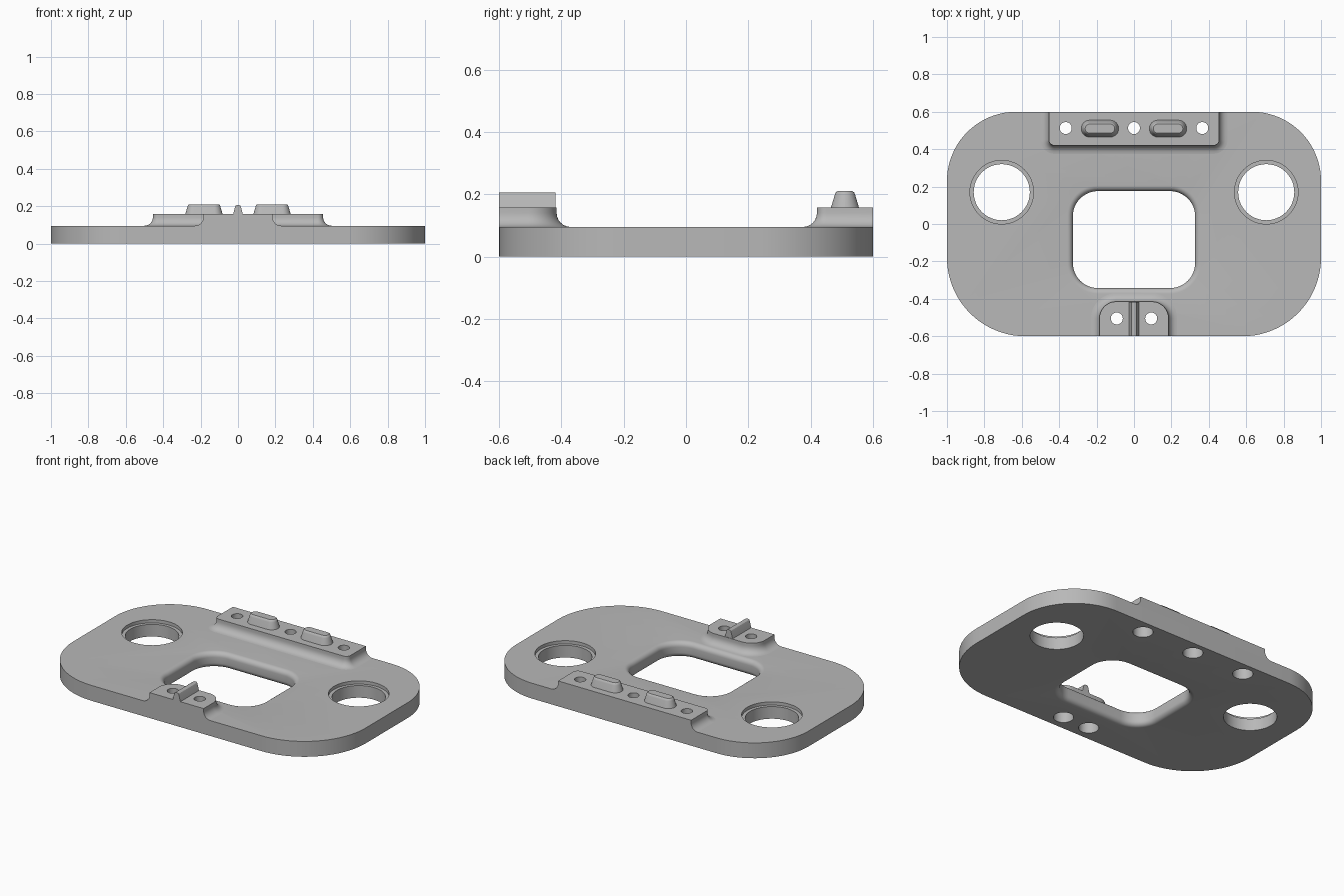
import bpy, bmesh, math

if "Cube" in bpy.data.objects:
    bpy.data.objects.remove(bpy.data.objects["Cube"])

T = 0.095          # plate thickness
TOP = 0.157        # height of the raised pads
FILLET = 0.045     # concave flare at the foot of the pads

grey = bpy.data.materials.new("plain grey")
grey.diffuse_color = (0.48, 0.48, 0.48, 1)
grey.use_nodes = True
grey.node_tree.nodes["Principled BSDF"].inputs["Base Color"].default_value = grey.diffuse_color


def outline(hx, y0, y1, rb, rt, n=12, cx=0):
    """Rounded rectangle with separate front (rb) and back (rt) corner radii."""
    pts = []
    for sx, y, r, a in ((1, y0, rb, -90), (1, y1, rt, 0), (-1, y1, rt, 90), (-1, y0, rb, 180)):
        if r == 0:
            pts.append((cx + sx * hx, y))
            continue
        px, py = cx + sx * (hx - r), y + (r if y == y0 else -r)
        for i in range(n + 1):
            t = math.radians(a + 90 * i / n)
            pts.append((px + r * math.cos(t), py + r * math.sin(t)))
    return pts


def circle(x, y, r, n=48):
    return [(x + r * math.cos(2 * math.pi * i / n), y + r * math.sin(2 * math.pi * i / n)) for i in range(n)]


def loft(name, levels):
    """Closed solid through a stack of (outline, height), lowest first."""
    bm = bmesh.new()
    rings = [[bm.verts.new((x, y, z)) for x, y in pts] for pts, z in levels]
    n = len(rings[0])
    for a, b in zip(rings, rings[1:]):
        for i in range(n):
            j = (i + 1) % n
            bm.faces.new((a[i], a[j], b[j], b[i]))
    bm.faces.new(rings[0][::-1])
    bm.faces.new(rings[-1])
    mesh = bpy.data.meshes.new(name)
    bm.to_mesh(mesh)
    bm.free()
    obj = bpy.data.objects.new(name, mesh)
    bpy.context.collection.objects.link(obj)
    mesh.materials.append(grey)
    return obj


def activate(obj):
    bpy.ops.object.select_all(action='DESELECT')
    obj.select_set(True)
    bpy.context.view_layer.objects.active = obj


def cut(obj, levels):
    cutter = loft("cutter", levels)
    cutter.hide_render = True
    activate(obj)
    mod = obj.modifiers.new("cut", 'BOOLEAN')
    mod.operation, mod.solver, mod.object = 'DIFFERENCE', 'EXACT', cutter
    bpy.ops.object.modifier_apply(modifier=mod.name)
    bpy.data.objects.remove(cutter)


def drill(obj, x, y, r, z0, z1):
    cut(obj, [(circle(x, y, r), z0), (circle(x, y, r), z1)])


# Base plate with large rounded corners
shape = outline(1, -0.6, 0.6, 0.42, 0.37, 20)
plate = loft("base_plate", [(shape, 0), (shape, T)])

# Central window with rounded rims above and below
R = 0.03
rim = [(R, -0.02)]
rim += [(R - R * math.sin(math.radians(t)), R - R * math.cos(math.radians(t))) for t in range(0, 91, 15)]
rim += [(d, T - z) for d, z in reversed(rim)]
cut(plate, [(outline(0.327 + d, -0.343 - d, 0.176 + d, 0.135 + d, 0.135 + d), z) for d, z in rim])

# Two big stepped round holes
for x in (-0.707, 0.707):
    drill(plate, x, 0.17, 0.15, -0.1, 0.2)
    drill(plate, x, 0.17, 0.17, T - 0.02, 0.2)

# Raised pads along the back and front edges, flared at the foot
flare = [(FILLET * (1 - math.sin(math.radians(t))), T + FILLET * (1 - math.cos(math.radians(t))))
         for t in range(0, 91, 15)] + [(0, TOP)]
back_pad = loft("back_pad", [(outline(0.455 + d, 0.42 - d, 0.6, 0.03 + d, 0), z) for d, z in flare])
front_pad = loft("front_pad", [(outline(0.185 + d, -0.6, -0.415 + d, 0, 0.09 + d), z) for d, z in flare])

# Screw holes, wider from below
for pad, y, xs in ((back_pad, 0.513, (-0.365, 0, 0.365)), (front_pad, -0.505, (-0.092, 0.092))):
    for x in xs:
        drill(plate, x, y, 0.057, -0.1, 0.2)
        drill(pad, x, y, 0.032, 0, 0.3)

# Tapered oblong pegs on the back pad
parts = [plate, back_pad, front_pad]
for side, x in (("left", -0.182), ("right", 0.182)):
    levels = [(outline(0.1 - d, 0.465 + d, 0.555 - d, 0.0449 - d, 0.0449 - d, 8, x), z)
              for d, z in ((0, TOP), (0.012, 0.197), (0.015, 0.205), (0.021, 0.21))]
    parts.append(loft(side + "_peg", levels))

# Thin tapered rail on the front pad
parts.append(loft("front_rail", [(outline(w, -0.6, -0.418, 0, 0), z)
                                 for w, z in ((0.026, TOP), (0.016, 0.195), (0.013, 0.202), (0.007, 0.206))]))

for obj in parts:
    activate(obj)
    bpy.ops.object.shade_smooth_by_angle(angle=math.radians(32))
